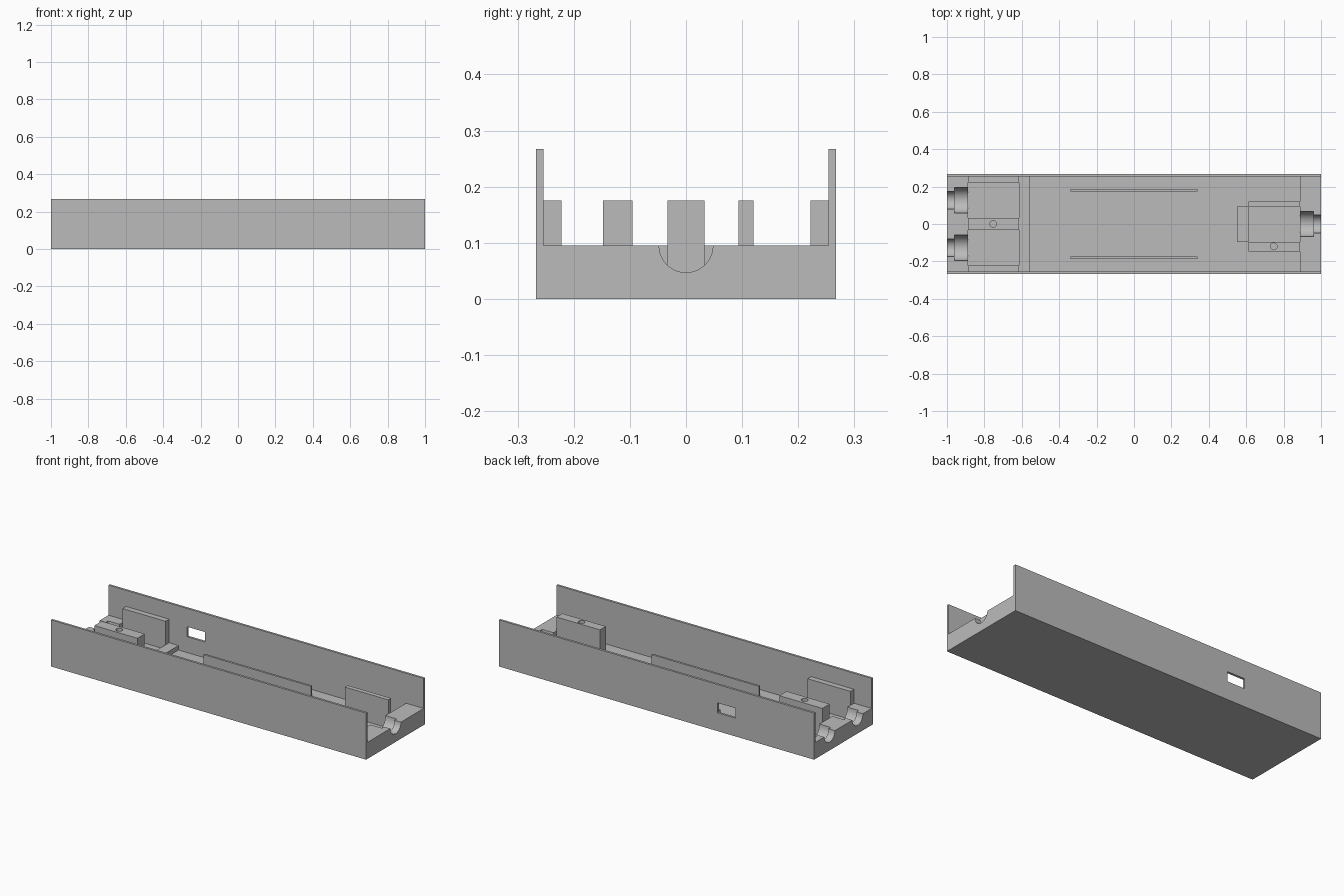
import bpy, bmesh, math
from mathutils import Matrix

cube = bpy.data.objects.get("Cube")
if cube:
    bpy.data.objects.remove(cube, do_unlink=True)

# Main dimensions
HALF_W, WALL, HEIGHT = 0.267, 0.013, 0.267
INNER = HALF_W - WALL
FLOOR, STRIP, BED, POST = 0.014, 0.04, 0.095, 0.175

grey = bpy.data.materials.new("plain_grey")
grey.use_nodes = True
grey.diffuse_color = (0.5, 0.5, 0.5, 1)
grey.node_tree.nodes["Principled BSDF"].inputs["Base Color"].default_value = (0.5, 0.5, 0.5, 1)


def finish(name, bm):
    bmesh.ops.recalc_face_normals(bm, faces=bm.faces)
    mesh = bpy.data.meshes.new(name)
    bm.to_mesh(mesh)
    bm.free()
    mesh.materials.append(grey)
    obj = bpy.data.objects.new(name, mesh)
    bpy.context.collection.objects.link(obj)
    return obj


def extrude_x(name, outline, x0, x1):
    """Extrude a (y, z) outline along x."""
    bm = bmesh.new()
    face = bm.faces.new([bm.verts.new((x0, y, z)) for y, z in outline])
    ext = bmesh.ops.extrude_face_region(bm, geom=[face])
    moved = [v for v in ext["geom"] if isinstance(v, bmesh.types.BMVert)]
    bmesh.ops.translate(bm, verts=moved, vec=(x1 - x0, 0, 0))
    return finish(name, bm)


def box(name, x0, x1, y0, y1, z0, z1):
    return extrude_x(name, [(y0, z0), (y1, z0), (y1, z1), (y0, z1)], x0, x1)


def cut(obj, cutter):
    mod = obj.modifiers.new("cut", "BOOLEAN")
    mod.operation = "DIFFERENCE"
    mod.solver = "EXACT"
    mod.object = cutter
    bpy.context.view_layer.objects.active = obj
    bpy.ops.object.modifier_apply(modifier=mod.name)
    bpy.data.objects.remove(cutter, do_unlink=True)


def screw_hole(obj, x, y, radius=0.018, depth=0.09):
    bm = bmesh.new()
    bmesh.ops.create_cone(bm, cap_ends=True, segments=24, radius1=radius, radius2=radius,
                          depth=2 * depth, matrix=Matrix.Translation((x, y, POST)))
    cut(obj, finish("hole_cutter", bm))


def saddle(name, x0, x1, centres, radius, steps=20):
    """Full-width block with half-round seats in its top."""
    outline = [(INNER, FLOOR), (-INNER, FLOOR), (-INNER, BED)]
    for c in centres:
        for i in range(steps + 1):
            a = math.pi * (1 + i / steps)
            outline.append((c + radius * math.cos(a), BED + radius * math.sin(a)))
    outline.append((INNER, BED))
    return extrude_x(name, outline, x0, x1)


# Open channel body with a switch window in the back wall
tray = extrude_x("tray", [(-HALF_W, 0), (HALF_W, 0), (HALF_W, HEIGHT), (INNER, HEIGHT), (INNER, FLOOR),
                          (-INNER, FLOOR), (-INNER, HEIGHT), (-HALF_W, HEIGHT)], -1, 1)
cut(tray, box("window_cutter", -0.5, -0.387, 0.2, 0.3, 0.105, 0.162))

# End blocks with stepped half-round seats
for side, end, centres in (("right", -1, (-0.127, 0.127)), ("left", 1, (0,))):
    for part, a, b, radius in (("outer", 0.96, 1, 0.048), ("inner", 0.888, 0.96, 0.068)):
        x0, x1 = sorted((end * a, end * b))
        saddle(f"{side}_{part}_saddle", x0, x1, centres, radius)

# Posts around the twin bay
for name, y in (("front", -0.238), ("back", 0.238)):
    box(f"twin_bay_{name}_post", -0.888, -0.615, y - 0.016, y + 0.016, FLOOR, POST)
centre_post = box("twin_bay_centre_post", -0.888, -0.615, -0.033, 0.033, FLOOR, POST)
screw_hole(centre_post, -0.753, 0)
box("twin_bay_stop", -0.615, -0.555, -INNER, INNER, FLOOR, STRIP)

# Posts around the single bay
front_post = box("single_bay_front_post", 0.612, 0.888, -0.148, -0.095, FLOOR, POST)
screw_hole(front_post, 0.747, -0.12)
box("single_bay_back_post", 0.612, 0.888, 0.094, 0.12, FLOOR, POST)
box("single_bay_stop", 0.552, 0.612, -0.095, 0.094, FLOOR, STRIP)

# Low ribs in the middle compartment
for name, y in (("front", -0.18), ("back", 0.18)):
    box(f"{name}_rib", -0.34, 0.34, y - 0.006, y + 0.006, FLOOR, 0.076)

# Smooth the round seats and holes, keep edges sharp
bpy.ops.object.select_all(action="DESELECT")
for obj in bpy.context.collection.objects:
    if obj.type == "MESH" and grey.name in obj.data.materials:
        obj.select_set(True)
bpy.context.view_layer.objects.active = tray
bpy.ops.object.shade_smooth_by_angle(angle=math.radians(30))
